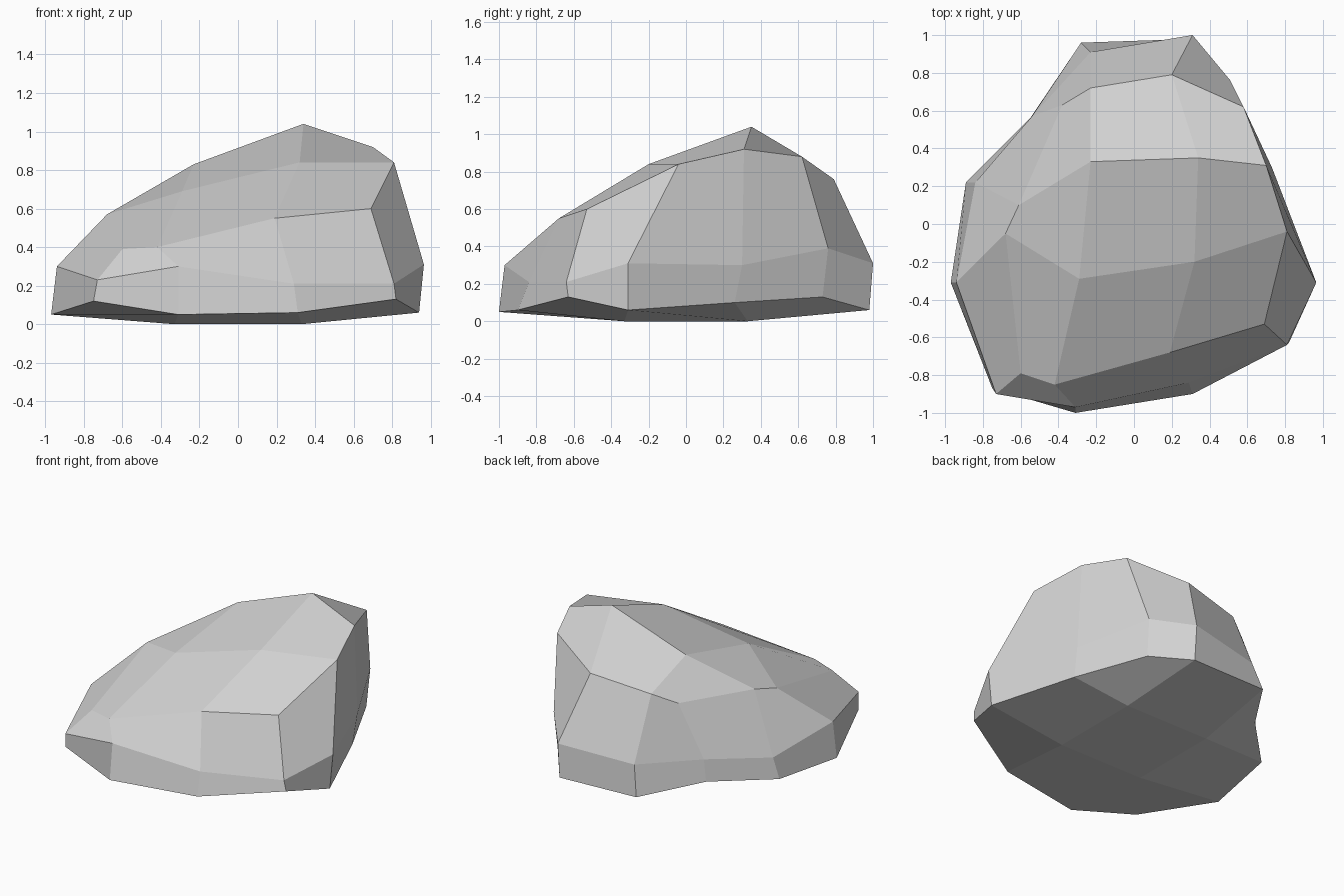
import bpy
import bmesh

default_cube = bpy.data.objects.get("Cube")
if default_cube:
    bpy.data.objects.remove(default_cube, do_unlink=True)

# Faceted crown: four rows from front to back, each running left to right in x
crown_rows = [
    [(-.6, -.79, .39), (-.42, -.85, .4), (.19, -.68, .55), (.69, -.53, .6)],
    [(-.68, -.05, .57), (-.29, -.29, .69), (.32, -.2, .84), (.81, -.04, .84)],
    [(-.61, .1, .6), (-.23, .33, .83), (.34, .35, 1.04), (.7, .31, .92)],
    [(-.38, .63, .64), (-.23, .72, .7), (.2, .79, .76), (.58, .62, .88)],
]

# Widest band, counter-clockwise from the front corner at -x
waist_ring = [
    (-.73, -.9, .23), (-.31, -.97, .3), (.29, -.84, .21), (.81, -.64, .21),
    (.965, -.31, .31), (.73, .3, .3), (.51, .76, .39), (.31, 1, .31),
    (-.23, .91, .27), (-.54, .57, .26), (-.84, .22, .22), (-.94, -.31, .3),
]

# Lower rim, same order
rim_ring = [
    (-.75, -.87, .12), (-.31, -1, .05), (.31, -.9, .06), (.82, -.63, .13),
    (.94, -.31, .06), (.72, .26, .1), (.5, .73, .13), (.31, .98, .06),
    (-.28, .96, .07), (-.55, .56, .1), (-.89, .22, .08), (-.97, -.31, .05),
]
foot_half_width = .33


def add_points(mesh, points):
    return [mesh.verts.new(point) for point in points]


def perimeter(grid):
    """Outer vertices of a square grid, counter-clockwise from the first."""
    front = grid[0]
    right = [row[-1] for row in grid[1:-1]]
    back = grid[-1][::-1]
    left = [row[0] for row in grid[1:-1]][::-1]
    return front + right + back + left


def fill_grid(mesh, grid, upward):
    for near, far in zip(grid, grid[1:]):
        for i in range(len(near) - 1):
            corners = [near[i], near[i + 1], far[i + 1], far[i]]
            mesh.faces.new(corners if upward else corners[::-1])


def bridge(mesh, lower, upper):
    for i in range(len(lower)):
        j = (i + 1) % len(lower)
        mesh.faces.new([lower[i], lower[j], upper[j], upper[i]])


def make_material(name, color):
    material = bpy.data.materials.new(name)
    material.use_nodes = True
    material.diffuse_color = color
    shader = material.node_tree.nodes["Principled BSDF"]
    shader.inputs["Base Color"].default_value = color
    shader.inputs["Roughness"].default_value = .9
    return material


mesh = bmesh.new()

# Crown and sloping sides
crown = [add_points(mesh, row) for row in crown_rows]
waist = add_points(mesh, waist_ring)
rim = add_points(mesh, rim_ring)
fill_grid(mesh, crown, upward=True)
bridge(mesh, waist, perimeter(crown))
bridge(mesh, rim, waist)

# Underside: a flat square foot sloping up to the rim
w = foot_half_width
foot_front = add_points(mesh, [(-w, -w, 0), (w, -w, 0)])
foot_back = add_points(mesh, [(-w, w, 0), (w, w, 0)])
underside = [
    rim[:4],
    [rim[11]] + foot_front + [rim[4]],
    [rim[10]] + foot_back + [rim[5]],
    rim[6:10][::-1],
]
fill_grid(mesh, underside, upward=False)
bmesh.ops.recalc_face_normals(mesh, faces=mesh.faces[:])

# Boulder object with flat facets
data = bpy.data.meshes.new("boulder")
mesh.to_mesh(data)
mesh.free()
data.materials.append(make_material("stone grey", (.64, .64, .64, 1)))
boulder = bpy.data.objects.new("boulder", data)
bpy.context.collection.objects.link(boulder)
